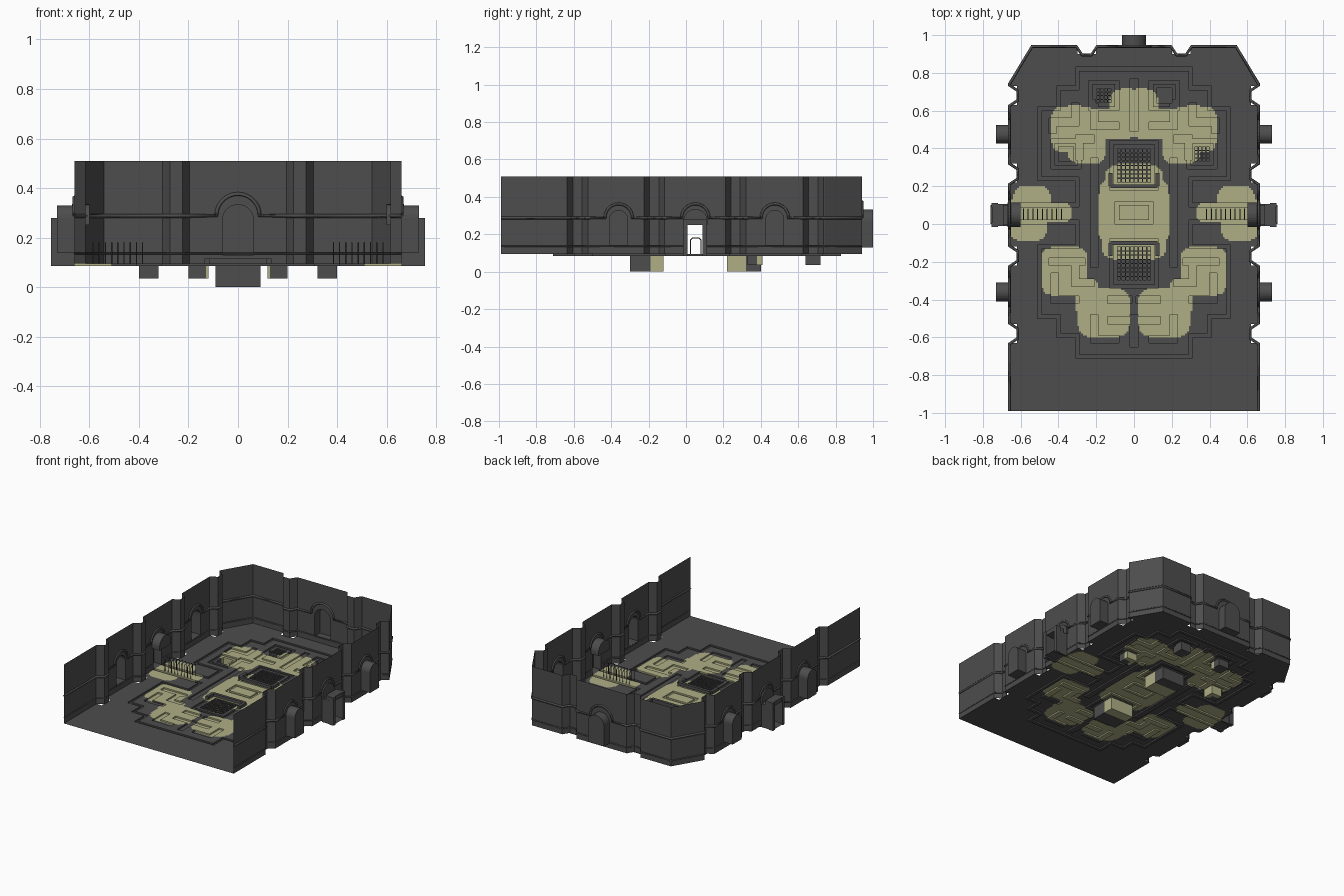
import bpy, bmesh, math
from mathutils import Vector

if "Cube" in bpy.data.objects:
    bpy.data.objects.remove(bpy.data.objects["Cube"])


def material(name, rgb):
    m = bpy.data.materials.new(name)
    m.diffuse_color = (*rgb, 1)
    m.use_nodes = True
    m.node_tree.nodes["Principled BSDF"].inputs["Base Color"].default_value = m.diffuse_color
    return m


STONE = material("dark_stone", (0.075, 0.075, 0.075))
SLIME = material("pale_moss", (0.43, 0.43, 0.24))
FLOOR, TOP = 0.095, 0.51


def finish(name, bm, mats=(STONE,)):
    me = bpy.data.meshes.new(name)
    bm.to_mesh(me)
    bm.free()
    for m in mats:
        me.materials.append(m)
    ob = bpy.data.objects.new(name, me)
    bpy.context.collection.objects.link(ob)
    return ob


def box(bm, x0, x1, y0, y1, z0, z1):
    vs = bmesh.ops.create_cube(bm, size=1)["verts"]
    for v in vs:
        v.co = Vector(((x0 + x1) / 2 + v.co.x * (x1 - x0), (y0 + y1) / 2 + v.co.y * (y1 - y0),
                       (z0 + z1) / 2 + v.co.z * (z1 - z0)))


def tube(name, paths, radius):
    cu = bpy.data.curves.new(name, 'CURVE')
    cu.dimensions, cu.bevel_depth, cu.bevel_resolution = '3D', radius, 0
    for pts in paths:
        s = cu.splines.new('POLY')
        s.points.add(len(pts) - 1)
        for p, q in zip(s.points, pts):
            p.co = (*q, 1)
    tmp = bpy.data.objects.new(name + "_curve", cu)
    bpy.context.collection.objects.link(tmp)
    me = bpy.data.meshes.new_from_object(tmp.evaluated_get(bpy.context.evaluated_depsgraph_get()))
    bpy.data.objects.remove(tmp)
    me.materials.clear()
    me.materials.append(STONE)
    bpy.context.collection.objects.link(bpy.data.objects.new(name, me))


# ---- floor: fine grid with sunken channels, pits and mossy patches ----
GROOVES = (-0.58, -0.17, 0.265, 0.68)
PITS = [(0, 0.31, 0.09, 0.09, 0.0), (0, -0.21, 0.09, 0.09, 0.0),
        (0.16, 0.68, 0.04, 0.04, 0.035), (0.36, 0.37, 0.04, 0.04, 0.035)]

border = [(0, .82), (.3, .82), (.3, .72), (.4, .72), (.4, .61), (.5, .61), (.5, .24), (.3, .24), (.3, .1), (.66, .1)]
border2 = [(.66, .01), (.3, .01), (.3, -.12), (.5, -.12), (.5, -.49), (.4, -.49), (.4, -.59), (.3, -.59), (.3, -.7), (0, -.7)]
pipes = [[(0, .75), (0, .51)], [(.21, .64), (.21, .52), (.1, .52)], [(.31, .62), (.31, .54), (.43, .54), (.43, .5)],
         [(.23, .45), (.29, .45), (.29, .36)], [(.21, .33), (.21, .05)], [(.21, .02), (.21, -.21)],
         [(.28, -.2), (.43, -.2)], [(.31, -.2), (.31, -.31), (.23, -.31)], [(.42, -.28), (.42, -.4), (.31, -.4)],
         [(0, -.5), (0, -.63)], [(.03, -.4), (.12, -.4)], [(.03, -.51), (.12, -.51)],
         [(.21, -.5), (.21, -.61), (.1, -.61)]]
frames = [(.0, .06, .09, .05), (.16, .68, .07, .07), (.36, .37, .07, .07), (0, .31, .12, .12), (0, -.21, .12, .12)]
segments = []
for lines, half in (([border, border2], .0101), (pipes, .0171)):
    for ln in lines:
        for a, b in zip(ln, ln[1:]):
            segments.append((min(a[0], b[0]) - half, max(a[0], b[0]) + half,
                             min(a[1], b[1]) - half, max(a[1], b[1]) + half))


def in_channel(x, y):
    x = abs(x)
    if any(a < x < b and c < y < d for a, b, c, d in segments):
        return True
    return any(abs(max(abs(x - cx) - hx, abs(y - cy) - hy)) < .0101 for cx, cy, hx, hy in frames)


# moss patches: centre, half size, as rounded blobs on both sides
PATCHES = [(.02, .6, .11, .115), (.2, .53, .23, .085), (.32, .5, .12, .125), (.25, .42, .1, .1),
           (0, .06, .19, .2), (0, .2, .15, .12), (0, -.1, .17, .09),
           (.54, .1, .1, .1), (.56, .03, .1, .12), (.43, .06, .1, .05),
           (.37, -.25, .125, .13), (.16, -.47, .14, .13), (.25, -.39, .06, .1)]


def mossy(x, y):
    x = abs(x)
    wob = 1 + .05 * math.sin(27 * x + 3) * math.cos(23 * y)
    return any(((x - cx) / hx) ** 4 + ((y - cy) / hy) ** 4 < wob for cx, cy, hx, hy in PATCHES)


def in_room(x, y):
    x = abs(x)
    if x > .66:
        return 0 < y < .1
    if any(abs(y - g) < .05 and x > .62 for g in GROOVES):
        return False
    return not (abs(x - .25) < .05 and y > .9)


bm = bmesh.new()
bmesh.ops.create_grid(bm, x_segments=152, y_segments=193, size=1)
for v in bm.verts:
    v.co = (v.co.x * .76, v.co.y * .965 - .025, FLOOR)
bmesh.ops.delete(bm, geom=[f for f in bm.faces if not in_room(*f.calc_center_median().xy)], context='FACES')
for s in (1, -1):
    bmesh.ops.bisect_plane(bm, geom=bm.verts[:] + bm.edges[:] + bm.faces[:], plane_co=(s * .6, .84, 0),
                           plane_no=(s * .2, .12, 0), clear_outer=True)
sunk = {}
for f in bm.faces:
    x, y = f.calc_center_median().xy
    f.material_index = int(mossy(x, y))
    for cx, cy, hx, hy, z in PITS:
        if abs(abs(x) - cx) < hx and abs(y - cy) < hy:
            sunk.setdefault(z, []).append(f)
            break
    else:
        if in_channel(x, y):
            sunk.setdefault(FLOOR - .01, []).append(f)
for z, faces in sunk.items():
    new = bmesh.ops.extrude_face_region(bm, geom=faces)["geom"]
    for v in new:
        if isinstance(v, bmesh.types.BMVert):
            v.co.z = z
    bmesh.ops.delete(bm, geom=[f for f in faces if f.is_valid], context='FACES')
finish("floor", bm, (STONE, SLIME))

# ---- grates over the pits, and kerbs beside them ----
bm = bmesh.new()
for cx, cy, h, n in ((0, .31, .09, 9), (0, -.21, .09, 9), (-.16, .68, .04, 5), (.36, .37, .04, 5)):
    for i in range(n):
        t = -h + 2 * h * i / (n - 1)
        box(bm, cx + t - .003, cx + t + .003, cy - h, cy + h, .086, .094)
        box(bm, cx - h, cx + h, cy + t - .003, cy + t + .003, .085, .093)
finish("pit_grates", bm)
bm = bmesh.new()
for y, d in ((.2, 1), (-.1, -1)):
    box(bm, -.125, .125, y - .01, y + .01, FLOOR, .115)
    for x in (-.125, .125):
        box(bm, x - .01, x + .01, min(y, y + .07 * d), max(y, y + .07 * d), FLOOR, .115)
finish("pit_kerbs", bm)

# ---- walls: grooved outline with arched openings ----
half = [(.66, -.99)]
for g in GROOVES:
    half += [(.66, g - .055), (.615, g - .025), (.615, g + .025), (.66, g + .055)]
half += [(.66, .74), (.54, .94), (.305, .94), (.275, .895), (.225, .895), (.195, .94)]
outline = half + [(-x, y) for x, y in reversed(half)]
# arch: centre, half width, bottom, spring height, depth of alcove (0 = open door)
ARCHES = [(Vector((0, .94)), .063, .13, .27, .06)]
for s in (1, -1):
    ARCHES += [(Vector((s * .66, .475)), .05, .14, .28, .07), (Vector((s * .66, -.36)), .05, .14, .28, .07),
               (Vector((s * .66, .05)), .05, FLOOR, .24, 0)]


def arch(c, d, w, bottom, spring, steps=14):
    pts = [(-w, bottom)] + [(-w * math.cos(math.pi * i / steps), spring + w * math.sin(math.pi * i / steps))
                            for i in range(steps + 1)] + [(w, bottom)]
    return [Vector((*(c + d * u), z)) for u, z in pts]


bm = bmesh.new()
alc = bmesh.new()
rail, skirt = [], [[]]


def face(b, pts):
    b.faces.new([b.verts.new(p) for p in pts])


for a, b in zip(outline, outline[1:]):
    a, b = Vector(a), Vector(b)
    d = (b - a).normalized()
    out = Vector((d.y, -d.x))
    rail.append((*a, .288))
    skirt[-1].append((*a, .135))
    for c, w, bottom, spring, depth in ARCHES:
        t = (c - a).dot(d)
        if 0 < t < (b - a).length and abs((c - a).dot(out)) < .01:
            hole = arch(c, d, w, bottom, spring)
            face(bm, [(*a, bottom), (*a, TOP), (*b, TOP), (*b, bottom)] + hole[::-1])
            if bottom > FLOOR:
                face(bm, [(*a, FLOOR), (*a, bottom), (*b, bottom), (*b, FLOOR)])
            # raised moulding runs over the arch
            rail += [tuple(p) for p in arch(c, d, w + .024, .288, max(spring, .289))]
            if depth:
                off = Vector((*(out * depth), 0))
                back = [p + off for p in hole]
                face(alc, back)
                for i in range(len(hole)):
                    face(alc, [hole[i - 1], hole[i], back[i], back[i - 1]])
            else:
                skirt[-1].append((*(c - d * w), .135))
                skirt.append([(*(c + d * w), .135)])
            break
    else:
        face(bm, [(*a, FLOOR), (*a, TOP), (*b, TOP), (*b, FLOOR)])
rail.append((*outline[-1], .288))
skirt[-1].append((*outline[-1], .135))
for b in (bm, alc):
    bmesh.ops.remove_doubles(b, verts=b.verts, dist=.0005)
    bmesh.ops.recalc_face_normals(b, faces=b.faces)
finish("walls", bm)
finish("alcoves", alc)
tube("wall_moulding", [rail], .008)
tube("skirting", skirt, .004)

# ---- side doors: outer porch, inner hood and hoop rails ----
bm = bmesh.new()
hoops = []
for s in (1, -1):
    def sbox(x0, x1, *r):
        box(bm, min(s * x0, s * x1), max(s * x0, s * x1), *r)
    for y in (-.005, .1):
        sbox(.66, .745, y - .006, y + .006, FLOOR - .01, .25)
        sbox(.72, .755, y - .012, y + .012, FLOOR - .01, .28)
    sbox(.69, .75, -.01, .105, .25, .28)
    hood = arch(Vector((s * .6, .05)), Vector((0, 1)), .065, .25, .27)
    outer = [p + Vector((s * .07, 0, 0)) for p in hood]
    face(bm, hood)
    face(bm, outer)
    for i in range(len(hood)):
        face(bm, [hood[i - 1], hood[i], outer[i], outer[i - 1]])
    for i in range(9):
        x = s * (.385 + .025 * i)
        hoops.append([(x, .025, FLOOR), (x, .025, .17), (x, .035, .18), (x, .07, .18), (x, .08, .17), (x, .08, FLOOR)])
bmesh.ops.remove_doubles(bm, verts=bm.verts, dist=.0002)
bmesh.ops.recalc_face_normals(bm, faces=bm.faces)
finish("door_porches", bm)
tube("hoop_rails", hoops, .0025)
